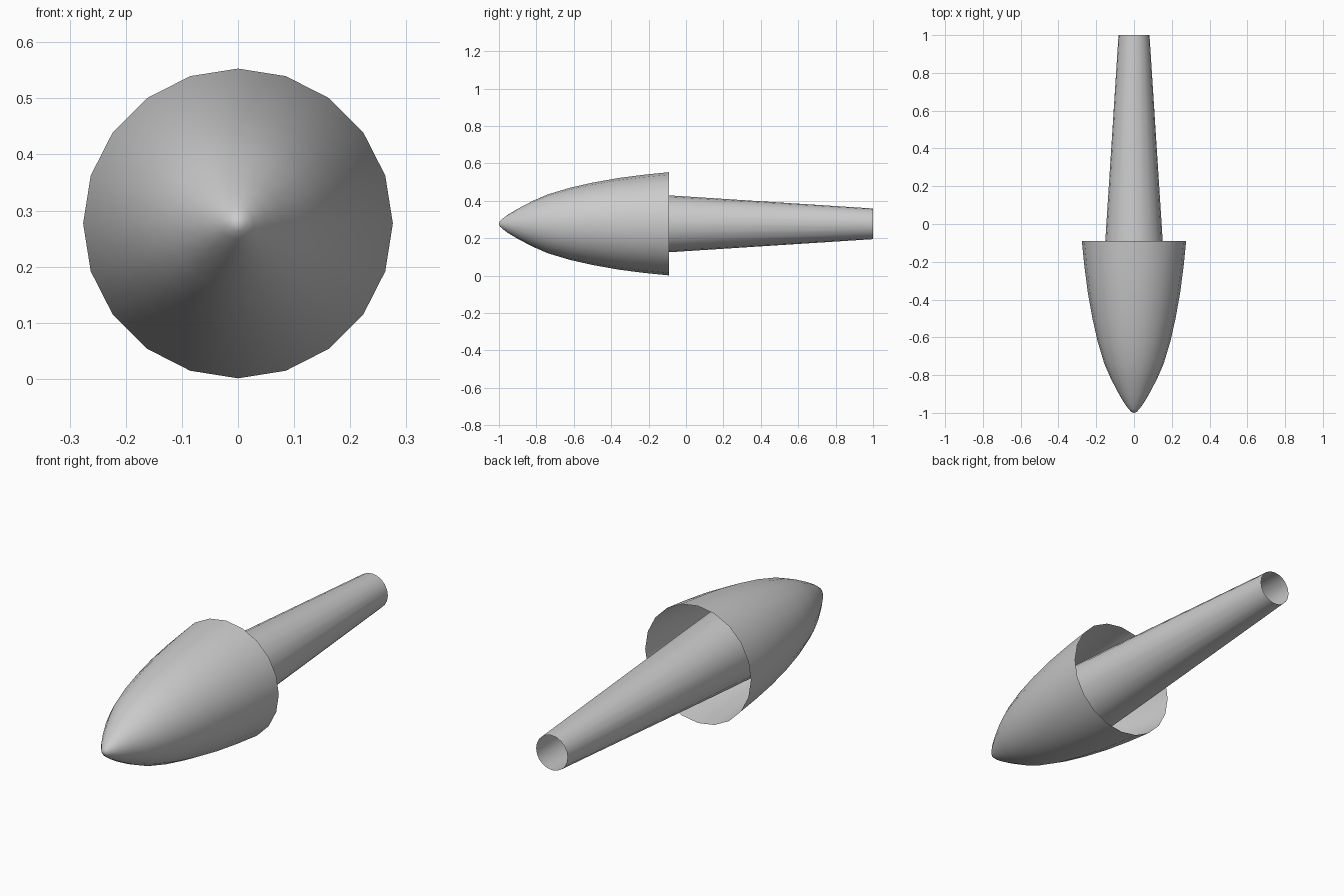
import bpy
import bmesh
import math

SIDES = 20
AXIS_Z = 0.277

default = bpy.data.objects.get("Cube")
if default:
    bpy.data.objects.remove(default, do_unlink=True)

grey = bpy.data.materials.new("plain grey")
grey.use_nodes = True
colour = (0.6, 0.6, 0.6, 1)
grey.diffuse_color = colour
grey.node_tree.nodes["Principled BSDF"].inputs["Base Color"].default_value = colour


def lathe(name, profile):
    """Spin (y, radius) points around the lengthwise axis into an open shell."""
    bm = bmesh.new()
    verts = [bm.verts.new((0, y, AXIS_Z + r)) for y, r in profile]
    edges = [bm.edges.new(pair) for pair in zip(verts, verts[1:])]
    bmesh.ops.spin(bm, geom=verts + edges, cent=(0, 0, AXIS_Z), axis=(0, 1, 0),
                   angle=math.tau, steps=SIDES, use_merge=True)
    bmesh.ops.remove_doubles(bm, verts=bm.verts, dist=0.0005)
    bmesh.ops.recalc_face_normals(bm, faces=bm.faces)
    # Open shells: make sure the normals point away from the axis
    if sum(f.normal.x * f.calc_center_median().x for f in bm.faces) < 0:
        bmesh.ops.reverse_faces(bm, faces=bm.faces)
    mesh = bpy.data.meshes.new(name)
    bm.to_mesh(mesh)
    bm.free()
    mesh.materials.append(grey)
    obj = bpy.data.objects.new(name, mesh)
    bpy.context.collection.objects.link(obj)
    bpy.ops.object.select_all(action="DESELECT")
    obj.select_set(True)
    bpy.context.view_layer.objects.active = obj
    bpy.ops.object.shade_smooth_by_angle(angle=math.radians(40))
    return obj


# Rounded pointed head, hollow and open at the back
lathe("pointed_head", [
    (-1.0, 0), (-0.995, 0.014), (-0.98, 0.028), (-0.95, 0.05), (-0.9, 0.08),
    (-0.82, 0.122), (-0.74, 0.157), (-0.62, 0.193), (-0.5, 0.22),
    (-0.36, 0.245), (-0.22, 0.263), (-0.09, 0.276),
])

# Tapered hollow shaft, running forward until it meets the inside of the head
lathe("tapered_shaft", [(-0.62, 0.184), (-0.09, 0.152), (1.0, 0.082)])
